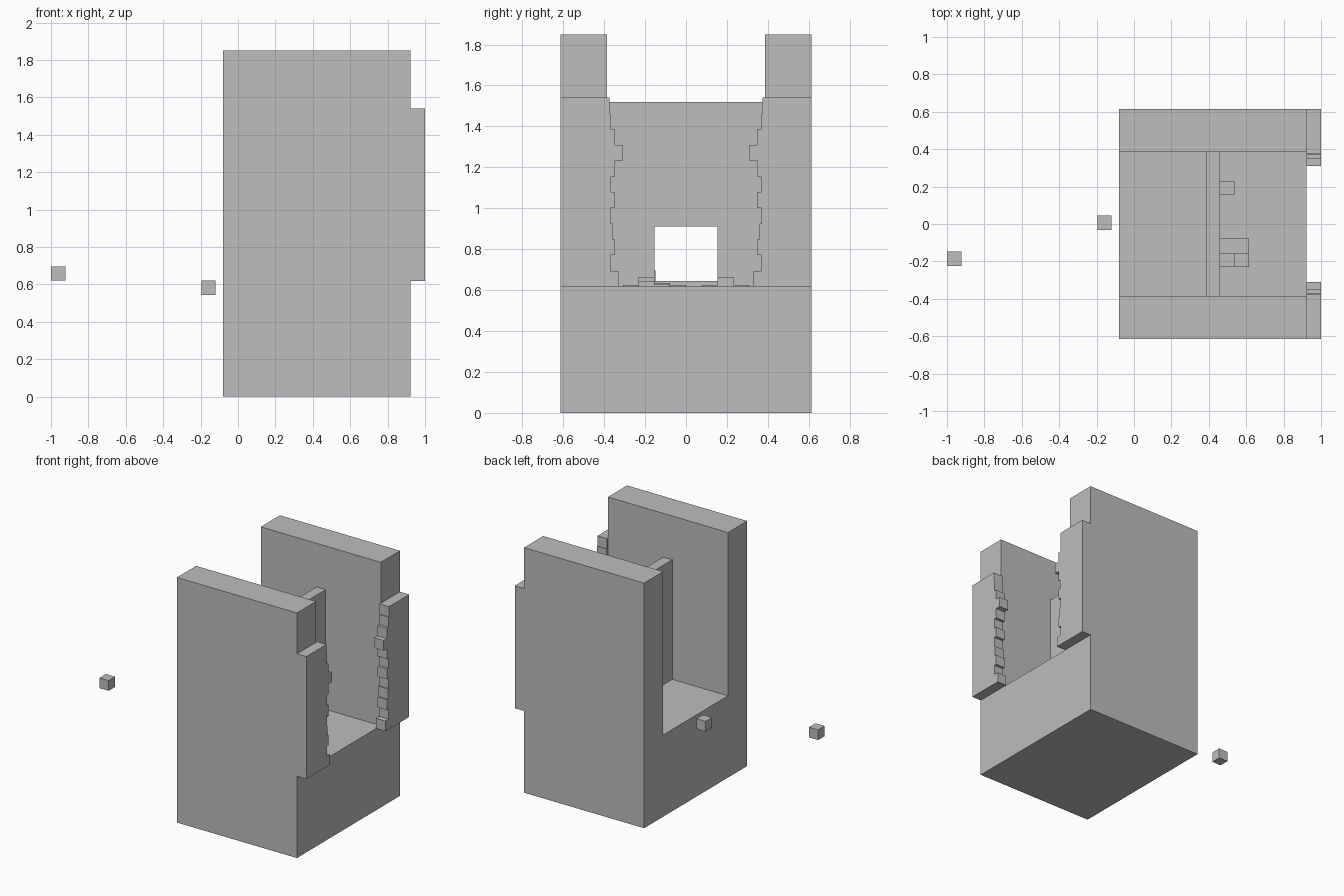
import bpy
import bmesh

cube = bpy.data.objects.get("Cube")
if cube:
    bpy.data.objects.remove(cube, do_unlink=True)

stone = bpy.data.materials.new("stone grey")
stone.use_nodes = True
grey = (0.51, 0.51, 0.51, 1)
stone.diffuse_color = grey
stone.node_tree.nodes["Principled BSDF"].inputs["Base Color"].default_value = grey

U = 0.077           # size of one small block
FLOOR = 0.617       # top of the base
INNER = 0.386       # half width of the channel
OUTER = 0.614       # half width of the body
BACK, FRONT = -0.08, 0.922


def extrude_profile(name, outline, x0, x1):
    """Extrude a closed (y, z) outline along x."""
    bm = bmesh.new()
    face = bm.faces.new([bm.verts.new((x0, y, z)) for y, z in outline])
    moved = bmesh.ops.extrude_face_region(bm, geom=[face])["geom"]
    verts = [g for g in moved if isinstance(g, bmesh.types.BMVert)]
    bmesh.ops.translate(bm, verts=verts, vec=(x1 - x0, 0, 0))
    bmesh.ops.recalc_face_normals(bm, faces=bm.faces)
    mesh = bpy.data.meshes.new(name)
    bm.to_mesh(mesh)
    bm.free()
    obj = bpy.data.objects.new(name, mesh)
    bpy.context.collection.objects.link(obj)
    mesh.materials.append(stone)
    return obj


def box(name, x, y, z):
    """Box from (min, max) pairs."""
    outline = [(y[0], z[0]), (y[1], z[0]), (y[1], z[1]), (y[0], z[1])]
    return extrude_profile(name, outline, *x)


# Main body: base with two tall side walls
TOP = 1.85
extrude_profile("channel_body", [
    (-OUTER, 0), (OUTER, 0), (OUTER, TOP), (INNER, TOP),
    (INNER, FLOOR), (-INNER, FLOOR), (-INNER, TOP), (-OUTER, TOP)], BACK, FRONT)

# Cross wall with a window
wall = box("cross_wall", (0.385, 0.461), (-INNER, INNER), (FLOOR, 1.52))
cutter = box("window_cutter", (0.3, 0.55), (-0.154, 0.154), (0.644, 0.911))
cutter.hide_render = True
cutter.hide_viewport = True
cutter.display_type = "WIRE"
cut = wall.modifiers.new("window", "BOOLEAN")
cut.operation = "DIFFERENCE"
cut.object = cutter
cut.solver = "EXACT"

# Broken slabs beside the opening, with a ragged inner edge
ragged = [0.33, 0.368, 0.348, 0.36, 0.368, 0.349,
          0.367, 0.348, 0.309, 0.348, 0.368, 0.373]
edge = []
for row, y in enumerate(ragged):
    edge += [(y, FLOOR + row * U), (y, FLOOR + (row + 1) * U)]
slab = extrude_profile("broken_slabs",
                       [(OUTER, FLOOR)] + edge + [(OUTER, FLOOR + len(ragged) * U)],
                       FRONT, 1.0)
slab.modifiers.new("mirror", "MIRROR").use_axis = (False, True, False)

# Low rubble on the floor: (column, block index along y, height)
rubble = [(0, -4, 0.008), (0, -3, 0.048), (0, -2, 0.018), (0, -1, 0.008),
          (0, 1, 0.008), (0, 2, 0.048), (0, 3, 0.008),
          (1, -3, 0.028), (1, -2, 0.011)]
for n, (col, i, height) in enumerate(rubble):
    x = 0.461 + col * U
    box(f"rubble_{n + 1}", (x, x + U), (i * U, (i + 1) * U), (FLOOR, FLOOR + height))

# Loose blocks behind the body
for name, x, y, z in [("near_loose_block", -0.196, -0.032, 0.543),
                      ("far_loose_block", -1.0, -0.225, 0.62)]:
    box(name, (x, x + U), (y, y + U), (z, z + U))
